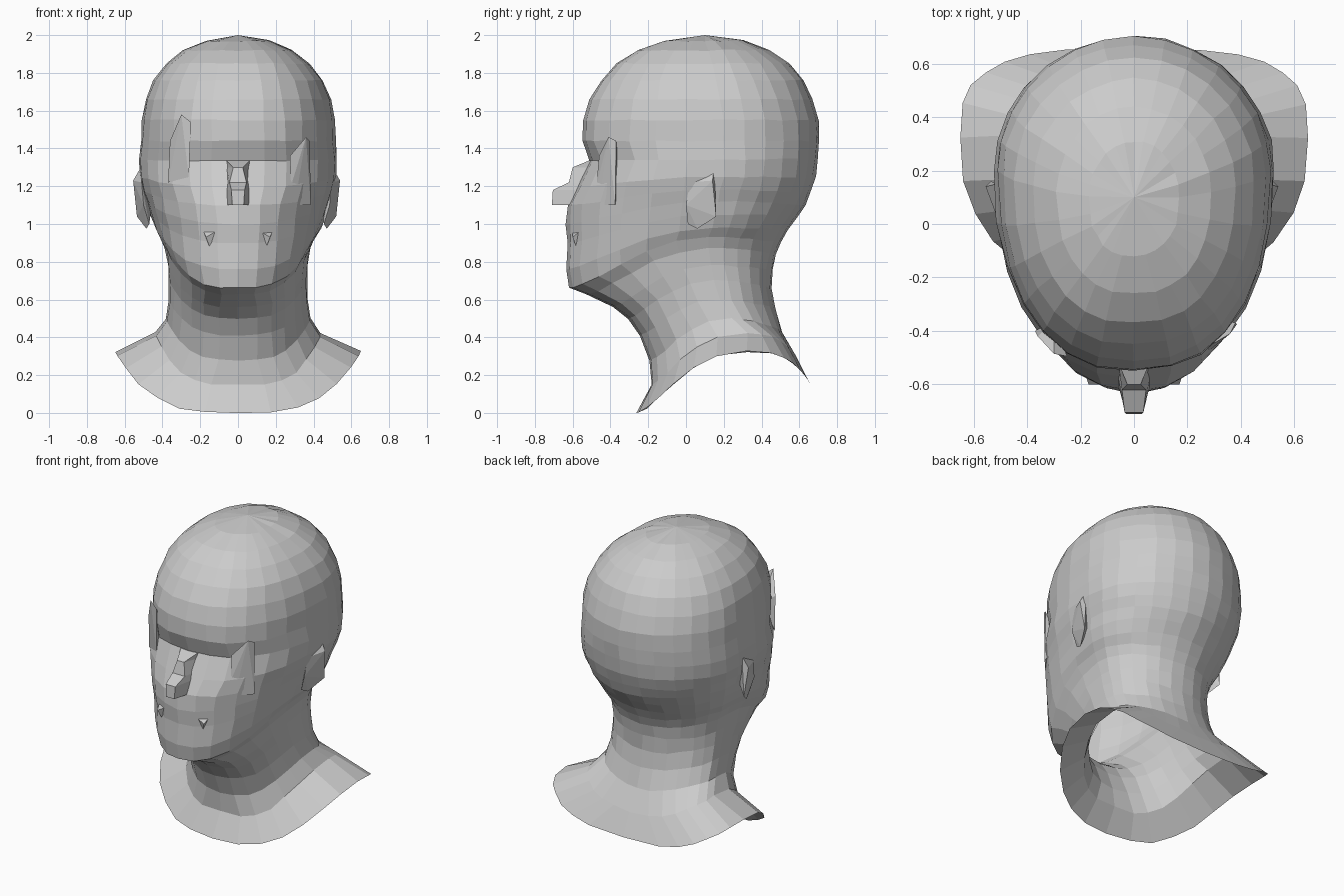
import bpy
import bmesh
import math
import random
from mathutils import Vector

random.seed(4)

cube = bpy.data.objects.get("Cube")
if cube:
    bpy.data.objects.remove(cube, do_unlink=True)

# Single clay colour for the whole bust
clay = bpy.data.materials.new("grey clay")
clay.use_nodes = True
clay.diffuse_color = (0.6, 0.6, 0.6, 1)
clay.node_tree.nodes["Principled BSDF"].inputs["Base Color"].default_value = clay.diffuse_color
clay.node_tree.nodes["Principled BSDF"].inputs["Roughness"].default_value = 0.8

SEGMENTS = 28

# Centre line of the front: (y, z) from collar rim to crown
FRONT = [(-.26, 0), (-.185, .15), (-.195, .28), (-.245, .41), (-.305, .5), (-.39, .56),
         (-.53, .625), (-.62, .66), (-.635, .76), (-.625, .9), (-.635, 1), (-.625, 1.1),
         (-.575, 1.2), (-.51, 1.335), (-.55, 1.44), (-.545, 1.55), (-.51, 1.66),
         (-.45, 1.76), (-.37, 1.85), (-.26, 1.92), (-.12, 1.97)]

# Centre line of the back: (y, z)
BACK = [(.655, .16), (.585, .3), (.51, .43), (.47, .55), (.455, .66), (.46, .76),
        (.475, .84), (.5, .9), (.54, .97), (.59, 1.04), (.63, 1.1), (.66, 1.17),
        (.685, 1.25), (.7, 1.35), (.705, 1.44), (.7, 1.55), (.67, 1.66),
        (.62, 1.76), (.545, 1.85), (.44, 1.92), (.31, 1.97)]

# Widest point of each ring: (half width, y, z)
SIDE = [(.65, .32, .325), (.44, .33, .425), (.385, .24, .5), (.37, .18, .6), (.37, .15, .7),
        (.372, .13, .78), (.385, .12, .87), (.41, .12, .93), (.44, .14, .98),
        (.465, .15, 1.05), (.485, .17, 1.12), (.505, .18, 1.18), (.52, .2, 1.25),
        (.525, .2, 1.34), (.515, .2, 1.44), (.51, .2, 1.55), (.49, .18, 1.66),
        (.45, .16, 1.76), (.38, .14, 1.85), (.29, .12, 1.92), (.17, .1, 1.97)]

# Squareness of the rings: front and back exponents
COLLAR_SHAPE = [(2.3, 3.2), (2.6, 2.4)]
FACE_SHAPE = (2.05, 2)
SKULL_SHAPE = (2.3, 2)
FACE_ROWS = range(6, 12)


def finish(bm, name):
    """Turn a bmesh into a flat shaded object."""
    bmesh.ops.recalc_face_normals(bm, faces=bm.faces[:])
    mesh = bpy.data.meshes.new(name)
    bm.to_mesh(mesh)
    bm.free()
    mesh.materials.append(clay)
    obj = bpy.data.objects.new(name, mesh)
    bpy.context.collection.objects.link(obj)


def ring_shape(row):
    """Front and back squareness for a ring."""
    if row < len(COLLAR_SHAPE):
        return COLLAR_SHAPE[row]
    return FACE_SHAPE if row in FACE_ROWS else SKULL_SHAPE


def ring_point(row, angle):
    """Point on a tilted egg-shaped ring; angle runs from front to back."""
    half, mid_y, mid_z = SIDE[row]
    s, c = math.sin(angle), math.cos(angle)
    facing = c >= 0
    end_y, end_z = FRONT[row] if facing else BACK[row]
    front_shape, back_shape = ring_shape(row)
    power = 2 / (front_shape if facing else back_shape)
    x = math.copysign(abs(s) ** power, s) * half
    y = mid_y + (end_y - mid_y) * abs(c) ** power
    lift = abs(s) ** (3 if facing else 2)
    return Vector((x, y, end_z + (mid_z - end_z) * lift))


def hull(name, points):
    """Faceted convex part around a few points."""
    bm = bmesh.new()
    for p in points:
        bm.verts.new(p)
    bmesh.ops.convex_hull(bm, input=bm.verts[:])
    loose = [v for v in bm.verts if not v.link_faces]
    bmesh.ops.delete(bm, geom=loose, context="VERTS")
    finish(bm, name)


def pair(name, points, right_extra):
    """Left part plus its mirrored partner, set further out by right_extra."""
    hull("left_" + name, points)
    hull("right_" + name, [(-x - right_extra, y, z) for x, y, z in points])


# Head, neck and open collar as one lofted shell
bm = bmesh.new()
rings = []
for row in range(len(SIDE)):
    ring = []
    for i in range(SEGMENTS):
        p = ring_point(row, math.tau * i / SEGMENTS)
        p += Vector([random.uniform(-.004, .004) for _ in range(3)])
        ring.append(bm.verts.new(p))
    rings.append(ring)
for low, high in zip(rings, rings[1:]):
    for i in range(SEGMENTS):
        j = (i + 1) % SEGMENTS
        bm.faces.new((low[i], low[j], high[j], high[i]))
crown = bm.verts.new((0, .1, 2))
for i in range(SEGMENTS):
    bm.faces.new((rings[-1][i], rings[-1][(i + 1) % SEGMENTS], crown))
finish(bm, "head_and_neck")

# Nose: rows of (z, ridge y, ridge half width, root y, root half width)
NOSE = [(1.335, -.515, .06, -.49, .065), (1.3, -.6, .025, -.51, .06),
        (1.22, -.62, .045, -.55, .055), (1.18, -.705, .035, -.57, .06),
        (1.1, -.71, .03, -.6, .06)]
bm = bmesh.new()
rows = []
for z, ridge_y, ridge, root_y, root in NOSE:
    section = [(-root, root_y), (-ridge, ridge_y), (ridge, ridge_y), (root, root_y)]
    rows.append([bm.verts.new((x, y, z)) for x, y in section])
for upper, lower in zip(rows, rows[1:]):
    for i in range(3):
        bm.faces.new((upper[i], upper[i + 1], lower[i + 1], lower[i]))
bm.faces.new(rows[0])
bm.faces.new(rows[-1])
finish(bm, "nose")

# Temple ridges beside the eyes, higher on the right
hull("left_temple_ridge",
     [(.275, -.46, 1.36), (.36, -.41, 1.46), (.38, -.37, 1.44), (.385, -.375, 1.1),
      (.3, -.46, 1.1), (.28, -.475, 1.2), (.3, -.35, 1.25)])
hull("right_temple_ridge",
     [(-.3, -.485, 1.58), (-.25, -.495, 1.54), (-.26, -.48, 1.24), (-.37, -.4, 1.22),
      (-.36, -.42, 1.44), (-.3, -.36, 1.4)])

# Ears
pair("ear",
     [(.495, .02, 1.22), (.5, .15, 1.3), (.54, .14, 1.23), (.52, .16, 1.04),
      (.47, .06, .975), (.455, .01, 1), (.485, 0, 1.1), (.44, .1, 1.1)], .015)

# Raised mouth corners
pair("mouth_corner",
     [(.1, -.6, .97), (.19, -.54, .98), (.14, -.57, .85), (.17, -.6, .93)], 0)
